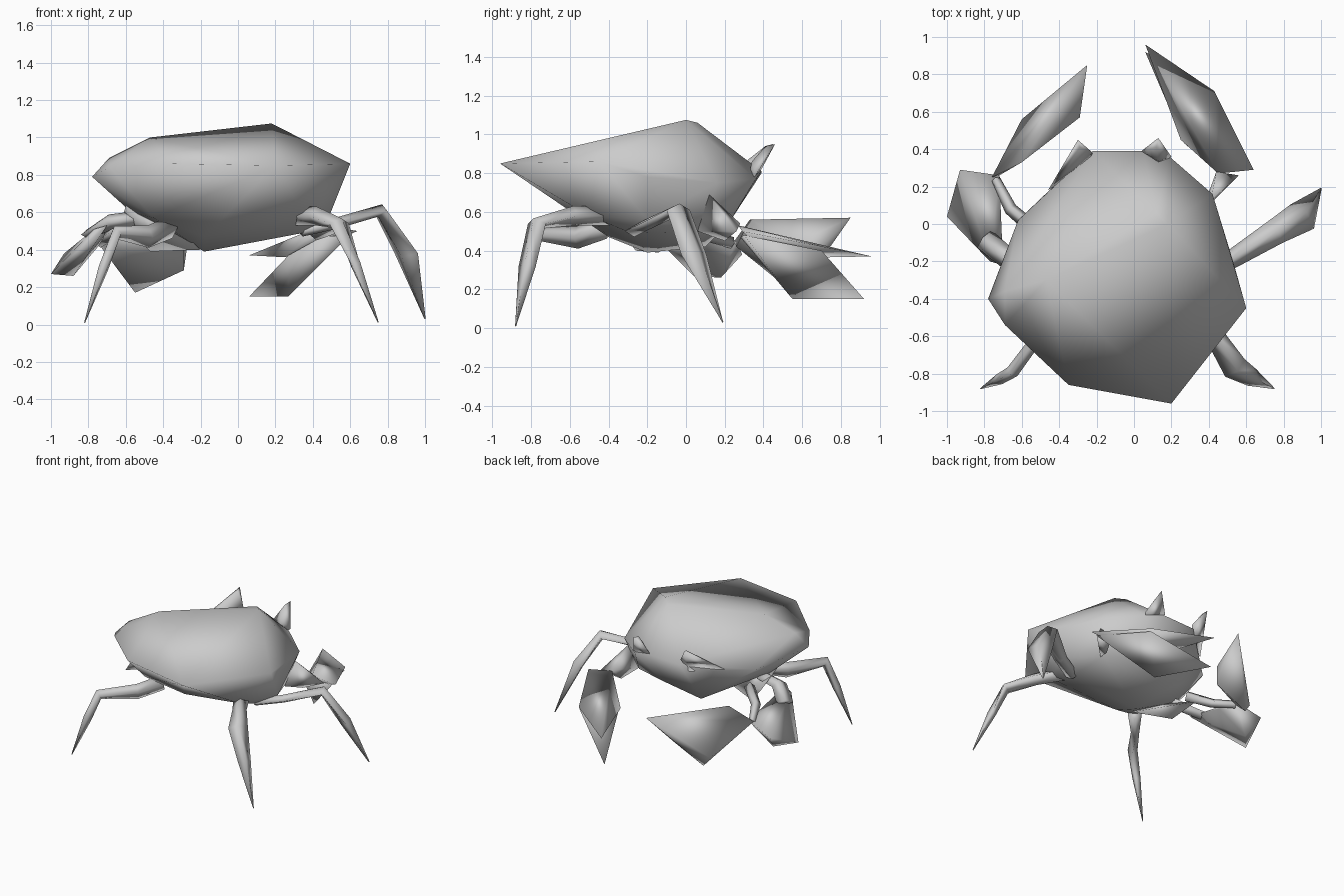
import bpy, bmesh
from mathutils import Vector


def finish(name, bm):
    """Smooth-shaded object from a bmesh."""
    bmesh.ops.recalc_face_normals(bm, faces=bm.faces[:])
    for f in bm.faces:
        f.smooth = True
    me = bpy.data.meshes.new(name)
    bm.to_mesh(me)
    bm.free()
    ob = bpy.data.objects.new(name, me)
    bpy.context.collection.objects.link(ob)
    return ob


def hull(name, pts):
    """Low-poly solid wrapped around a few corner points."""
    bm = bmesh.new()
    vs = [bm.verts.new(p) for p in pts]
    r = bmesh.ops.convex_hull(bm, input=vs)
    inner = [v for v in r["geom_interior"] if isinstance(v, bmesh.types.BMVert)]
    bmesh.ops.delete(bm, geom=inner, context='VERTS')
    return finish(name, bm)


def limb(name, joints):
    """Diamond tube through (x, y, z, half width, half depth) joints."""
    bm = bmesh.new()
    pts = [Vector(j[:3]) for j in joints]
    rings = []
    for i, j in enumerate(joints):
        t = (pts[min(i + 1, len(pts) - 1)] - pts[max(i - 1, 0)]).normalized()
        side = Vector((0, 0, 1)).cross(t).normalized()
        up = t.cross(side)
        rings.append([bm.verts.new(pts[i] + side * a * j[3] + up * b * j[4])
                      for a, b in ((1, 0), (0, 1), (-1, 0), (0, -1))])
    for p, q in zip(rings, rings[1:]):
        for k in range(4):
            bm.faces.new((p[k], p[k - 1], q[k - 1], q[k]))
    bm.faces.new(rings[0])
    bm.faces.new(rings[-1])
    return finish(name, bm)


# Shell: rim, dome and belly corners
rim = [(.20, -.96, .85), (.60, -.45, .86), (.53, -.20, .78), (.42, .16, .75),
       (.19, .36, .77), (.05, .39, .81), (-.22, .39, .80), (-.40, .23, .74),
       (-.62, .02, .73), (-.78, -.40, .79), (-.69, -.54, .84), (-.35, -.86, .86)]
dome = [(.18, 0, 1.075), (.12, .06, 1.06), (-.47, -.30, 1.0), (-.69, -.36, .89)]
belly = [(-.18, -.20, .39), (.35, -.28, .49), (.35, .08, .50), (-.2, .10, .42),
         (-.57, -.22, .60), (.48, -.20, .56), (.05, .22, .54), (-.18, -.40, .47),
         (-.45, -.50, .57), (.36, -.50, .58)]
hull("shell", rim + dome + belly)

# Eye horns growing out of the front edge
hull("left_eye", [(-.46, .18, .75), (-.37, .27, .83), (-.22, .38, .84),
                  (-.25, .32, .73), (-.30, .45, .95), (-.29, .41, .94)])
hull("right_eye", [(.04, .39, .82), (.13, .34, .86), (.20, .36, .79),
                   (.13, .31, .72), (.13, .46, .95), (.12, .41, .94)])

# Walking legs
limb("rear_right_leg", [(.30, -.38, .58, .06, .05), (.42, -.58, .58, .05, .05),
                        (.54, -.77, .54, .07, .035),
                        (.63, -.82, .32, .05, .03), (.75, -.88, .01, .003, .003)])
limb("rear_left_leg", [(-.36, -.42, .52, .05, .06), (-.48, -.56, .47, .03, .06),
                       (-.65, -.79, .49, .035, .04),
                       (-.72, -.83, .30, .03, .03), (-.82, -.88, .01, .003, .003)])
limb("middle_right_leg", [(.34, -.27, .50, .05, .03), (.52, -.19, .54, .05, .03),
                          (.76, -.04, .61, .07, .035), (.90, .04, .38, .09, .04),
                          (1.0, .19, .03, .004, .004)])
hull("left_leg_base", [(-.60, -.30, .64), (-.42, -.42, .62), (-.20, -.26, .40),
                       (-.47, -.14, .39), (-.62, -.05, .55)])

# Left claw: arm, wrist and pincer
limb("left_arm", [(-.52, -.20, .57, .06, .04), (-.68, -.18, .55, .06, .04),
                  (-.80, -.08, .48, .06, .03)])
limb("left_inner_arm", [(-.52, -.04, .55, .04, .04), (-.66, .08, .49, .035, .035),
                        (-.74, .24, .44, .025, .03)])
hull("left_wrist", [(-.77, -.20, .51), (-.70, -.22, .53), (-1.0, .04, .27),
                    (-.93, .29, .38), (-.88, .18, .26), (-.72, .26, .45),
                    (-.72, .08, .47)])
hull("left_pincer", [(-.76, .25, .45), (-.72, .26, .42), (-.60, .56, .24),
                     (-.55, .57, .17), (-.29, .57, .29), (-.25, .85, .57),
                     (-.29, .57, .44), (-.60, .33, .56)])

# Right claw: bulky arm and two fingers
hull("right_arm", [(.41, .12, .69), (.36, .06, .50), (.44, .28, .54),
                   (.56, .26, .50), (.42, .20, .45), (.47, .20, .55)])
hull("right_upper_finger", [(.64, .29, .50), (.45, .27, .53), (.43, .71, .42),
                            (.06, .96, .37), (.25, .45, .36), (.40, .40, .40)])
hull("right_lower_finger", [(.60, .30, .48), (.45, .28, .47), (.43, .70, .40),
                            (.06, .92, .15), (.27, .55, .15), (.27, .43, .37)])
